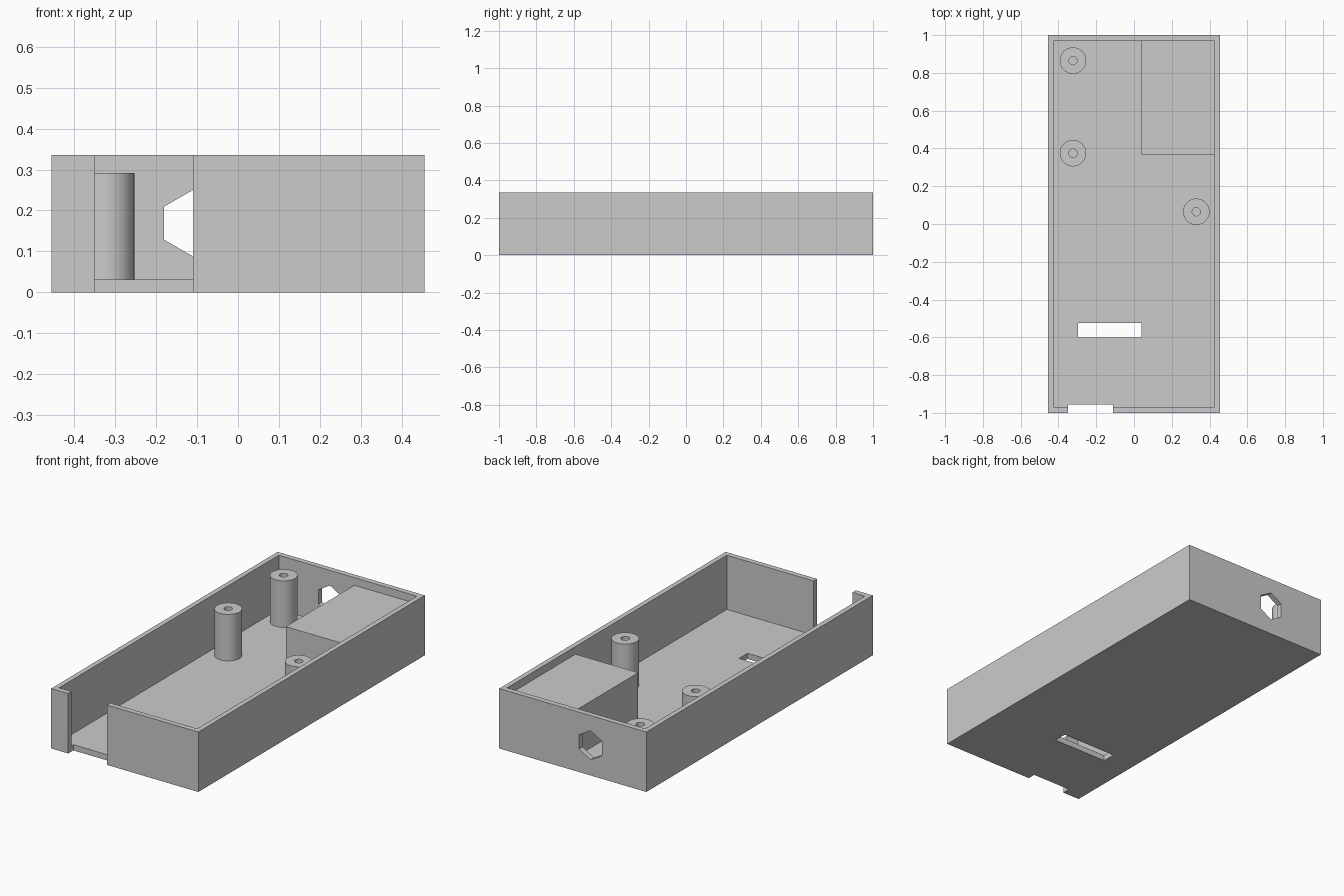
import bpy, bmesh, math
from mathutils import Matrix, Vector

if "Cube" in bpy.data.objects:
    bpy.data.objects.remove(bpy.data.objects["Cube"])

W, L, H = 0.455, 1.0, 0.335      # half width, half length, height
WALL, FLOOR, TOP = 0.028, 0.032, 0.292


def make_object(name, bm):
    bmesh.ops.recalc_face_normals(bm, faces=bm.faces)
    mesh = bpy.data.meshes.new(name)
    bm.to_mesh(mesh)
    bm.free()
    obj = bpy.data.objects.new(name, mesh)
    bpy.context.collection.objects.link(obj)
    return obj


def box(name, lo, hi):
    lo, hi = Vector(lo), Vector(hi)
    bm = bmesh.new()
    bmesh.ops.create_cube(bm, size=1, matrix=Matrix.Translation((lo + hi) / 2)
                          @ Matrix.Diagonal((*(hi - lo), 1)))
    return make_object(name, bm)


def cut(target, cutter):
    cutter.hide_render = True
    mod = target.modifiers.new("cut", 'BOOLEAN')
    mod.operation, mod.solver, mod.object = 'DIFFERENCE', 'EXACT', cutter
    bpy.context.view_layer.objects.active = target
    bpy.ops.object.modifier_apply(modifier=mod.name)
    bpy.data.objects.remove(cutter)


def post(name, x, y, radius=0.07, bore=0.022):
    # Ring profile spun around the post axis
    bottom = FLOOR - 0.01
    profile = [(radius, bottom), (radius, TOP), (bore, TOP), (bore, bottom)]
    bm = bmesh.new()
    verts = [bm.verts.new((r, 0, z)) for r, z in profile]
    edges = [bm.edges.new((verts[i], verts[(i + 1) % 4])) for i in range(4)]
    bmesh.ops.spin(bm, geom=verts + edges, cent=(0, 0, 0), axis=(0, 0, 1),
                   angle=math.tau, steps=48)
    bmesh.ops.remove_doubles(bm, verts=bm.verts, dist=1e-4)
    bmesh.ops.translate(bm, verts=bm.verts, vec=(x, y, 0))
    obj = make_object(name, bm)
    bpy.ops.object.select_all(action='DESELECT')
    obj.select_set(True)
    bpy.context.view_layer.objects.active = obj
    bpy.ops.object.shade_smooth_by_angle(angle=math.radians(30))


# Open tray
case = box("case_shell", (-W, -L, 0), (W, L, H))
cut(case, box("cavity", (-W + WALL, -L + 0.03, FLOOR), (W - WALL, L - 0.03, H + 0.1)))

# Front notch and floor slot
cut(case, box("front_notch", (-0.35, -L - 0.1, -0.1), (-0.11, -0.955, H + 0.1)))
cut(case, box("floor_slot", (-0.297, -0.6, -0.1), (0.04, -0.525, 0.1)))

# Hexagonal hole in the back wall, one corner up
bm = bmesh.new()
bmesh.ops.create_cone(bm, cap_ends=True, segments=6, radius1=0.081, radius2=0.081, depth=0.2,
                      matrix=Matrix.Translation((-0.11, L, 0.169))
                      @ Matrix.Rotation(math.pi / 2, 4, 'X'))
cut(case, make_object("hex_hole", bm))

# Raised corner block, sunk slightly into walls and floor
box("corner_block", (0.04, 0.365, FLOOR - 0.01), (W - WALL + 0.01, L - 0.02, TOP))

# Screw posts
for i, (x, y) in enumerate([(-0.323, 0.865), (-0.323, 0.375), (0.33, 0.065)]):
    post(f"screw_post_{i + 1}", x, y)
